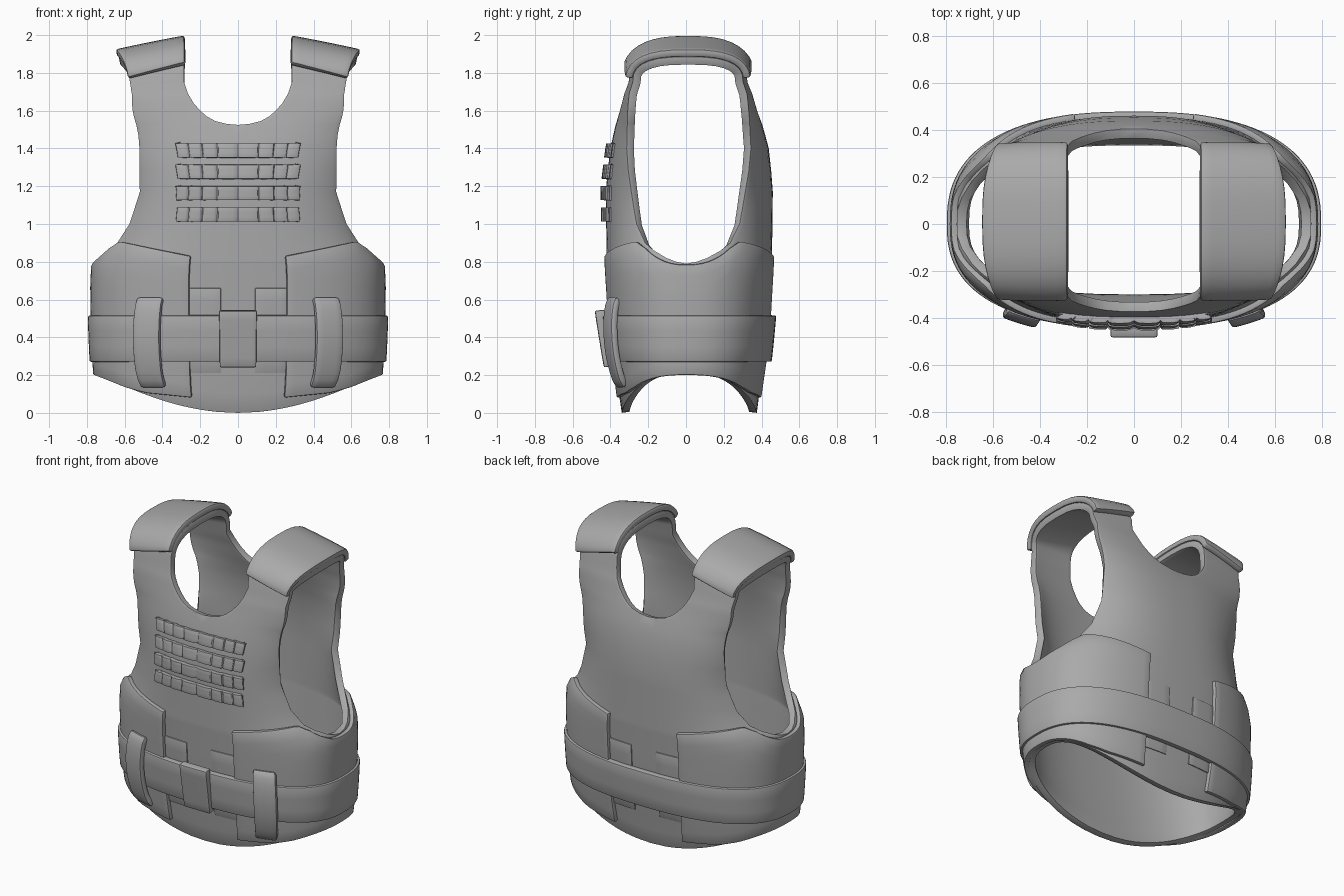
import bpy, bmesh, math

cube = bpy.data.objects.get("Cube")
if cube:
    bpy.data.objects.remove(cube)

grey = bpy.data.materials.new("fabric_grey")
grey.use_nodes = True
colour = (0.4, 0.4, 0.4, 1)
grey.diffuse_color = colour
grey.node_tree.nodes["Principled BSDF"].inputs["Base Color"].default_value = colour


def lerp(a, b, t):
    return a + (b - a) * t


def table(points):
    """Piecewise linear function through (input, value) pairs."""
    def f(v):
        if v <= points[0][0]:
            return points[0][1]
        for (a, p), (b, q) in zip(points, points[1:]):
            if v <= b:
                return lerp(p, q, (v - a) / (b - a))
        return points[-1][1]
    return f


# Torso shape by height: half width, front depth, back depth
half_width = table([(0, .70), (.2, .742), (.4, .752), (.65, .758), (.8, .752), (.9, .695), (1, .664),
                    (1.17, .631), (1.4, .716), (1.5, .77), (1.7, 1.07), (1.75, 1.1)])
front_depth = table([(0, .34), (.1, .355), (.3, .38), (.5, .4), (.8, .42), (1.2, .425),
                     (1.4, .4), (1.5, .379), (1.6, .353), (1.7, .328), (1.75, .308)])
back_depth = table([(0, .375), (.1, .388), (.3, .418), (.5, .437), (.8, .455), (1.2, .46),
                    (1.4, .438), (1.5, .412), (1.6, .38), (1.7, .352), (1.75, .33)])
# Openings: armhole as a share of the half width, neck as x
armhole = table([(.79, 1), (.8, .998), (.82, .988), (.86, .957), (.9, .92), (1, .866), (1.17, .824),
                 (1.4, .729), (1.5, .687), (1.7, .525), (1.75, .52)])
neck = table([(1.525, 0), (1.53, .06), (1.545, .12), (1.57, .165), (1.6, .2), (1.64, .235),
              (1.69, .265), (1.75, .285)])


def ratio_angle(r):
    return math.asin(min(1, max(0, r)) ** 1.25)


def torso(a, z, off=0):
    """Point on the torso; a runs from 0 at the front to pi at the back."""
    s, c = max(0, math.sin(a)), math.cos(a)
    x = (half_width(z) + off) * (s ** .8 if s > 1e-6 else 0)
    depth = front_depth(z) if c > 0 else back_depth(z)
    return (x, -math.copysign(abs(c) ** .8 if abs(c) > 1e-6 else 0, c) * (depth + off), z)


def sheet(name, rows, thick, side=-1, bevel=.01):
    """Mirrored, thickened cloth sheet from rows of points."""
    bm = bmesh.new()
    grid = [[bm.verts.new(p) for p in row] for row in rows]
    for lo, hi in zip(grid, grid[1:]):
        for i in range(len(lo) - 1):
            bm.faces.new((lo[i], lo[i + 1], hi[i + 1], hi[i]))
    bmesh.ops.remove_doubles(bm, verts=bm.verts, dist=.0005)
    mesh = bpy.data.meshes.new(name)
    bm.to_mesh(mesh)
    bm.free()
    mesh.materials.append(grey)
    ob = bpy.data.objects.new(name, mesh)
    bpy.context.collection.objects.link(ob)
    mirror = ob.modifiers.new("mirror", "MIRROR")
    mirror.merge_threshold = .001
    solid = ob.modifiers.new("thickness", "SOLIDIFY")
    solid.thickness, solid.offset = thick, side
    round_edge = ob.modifiers.new("soft_edge", "BEVEL")
    round_edge.width, round_edge.segments = bevel, 2
    round_edge.angle_limit = math.radians(50)
    bpy.ops.object.select_all(action="DESELECT")
    ob.select_set(True)
    bpy.context.view_layer.objects.active = ob
    bpy.ops.object.convert(target="MESH")
    bpy.ops.object.shade_smooth_by_angle(angle=math.radians(40))


def patch(name, a0, a1, low, high, off, thick, cols=10, nrows=6, bevel=.008):
    """Sheet lying on the torso; low, high and off may vary over it."""
    rows = []
    for j in range(nrows + 1):
        row = []
        for i in range(cols + 1):
            a = lerp(a0, a1, i / cols)
            r = math.sin(a) ** .8 if 0 < a < math.pi - 1e-6 else 0
            z = lerp(low(r), high(r), j / nrows)
            row.append(torso(a, z, off(i / cols, j / nrows)))
        rows.append(row)
    sheet(name, rows, thick, bevel=bevel)


def const(v):
    return lambda *args: v


def angle_at(x, z):
    return ratio_angle(x / half_width(z))


# Vest shell: front quarter, shoulder arch, back quarter
COLS = 16


def quarter_row(z, k, back):
    row = []
    a0, a1 = angle_at(neck(z), z), ratio_angle(armhole(z))
    for i in range(COLS + 1):
        a = lerp(a0, a1, i / COLS)
        hem = .21 * math.sin(a) ** 1.6
        height = z if k is None else lerp(hem, .6, k)
        row.append(torso(math.pi - a if back else a, height))
    return row


def shoulder(s, t):
    """Point on the shoulder arch: s from neck to arm, t from front to back."""
    a = lerp(angle_at(neck(1.75), 1.75), ratio_angle(armhole(1.75)), s)
    front, back = torso(a, 1.75), torso(math.pi - a, 1.75)
    c = math.copysign(abs(math.cos(t)) ** .74, math.cos(t))
    sine = max(0, math.sin(t))
    up = sine ** .74
    return (front[0] + .06 * s * sine ** 1.5, lerp(front[1], back[1], (1 - c) / 2),
            1.75 + (.205 - .07 * s) * up)


heights = [(.6, k / 6) for k in range(7)]
heights += [(z, None) for z in (.7, .79, .8, .82, .86, .9, 1, 1.09, 1.17, 1.28, 1.4, 1.47, 1.525, 1.53,
                                1.545, 1.57, 1.6, 1.64, 1.69, 1.75)]
rows = [quarter_row(z, k, False) for z, k in heights]
rows += [[shoulder(i / COLS, math.pi * j / 14) for i in range(COLS + 1)] for j in range(1, 14)]
rows += [quarter_row(z, k, True) for z, k in reversed(heights)]
sheet("vest_shell", rows, .042, bevel=.014)

# Shoulder pads
rows = []
for j in range(17):
    row = []
    for i in range(9):
        s = lerp(-.02, 1.02, i / 8)
        start = math.radians(lerp(18, 4, s))
        row.append(shoulder(s, lerp(start, math.pi - start, j / 16)))
    rows.append(row)
sheet("shoulder_pads", rows, .042, side=1, bevel=.012)

# Side wrap panels
wrap_top = table([(.33, .83), (.88, .91), (.93, .875), (.974, .82), (1, .785)])
wrap_low = table([(.33, .08), (.66, .105), (.8, .135), (1, .2)])
edge = angle_at(.25, .45)
patch("side_wraps", edge, math.pi - edge, wrap_low, wrap_top, const(.025), .035, cols=44, nrows=10)

# Thin tabs beside the wraps, front and back
t0, t1 = angle_at(.09, .45), angle_at(.26, .45)
for name, a0, a1 in (("front_tabs", t0, t1), ("back_tabs", math.pi - t1, math.pi - t0)):
    patch(name, a0, a1, const(.21), const(.66), const(.006), .012, cols=4, bevel=.002)

# Waist belt and buckle
patch("waist_belt", 0, math.pi, const(.27), const(.515), const(.04), .04, cols=56, nrows=3)
patch("belt_buckle", 0, angle_at(.09, .4), const(.24), const(.54),
      lambda s, t: lerp(.062, .08, t), .05, cols=4)

# Vertical belt keepers
patch("belt_keepers", angle_at(.375, .4), angle_at(.505, .4), const(.13), const(.615),
      lambda s, t: .04 + .045 * math.sin(math.pi * t) ** .6, .04, cols=4, nrows=12, bevel=.014)

# Chest webbing rows with padded loops
for n, z in enumerate((1.05, 1.163, 1.277, 1.39)):
    patch(f"chest_webbing_{n + 1}", 0, angle_at(.318, z), const(z - .037), const(z + .037),
          lambda s, t: .016 + .012 * abs(math.sin(4 * math.pi * s)) ** .25, .028,
          cols=48, nrows=3, bevel=.004)
